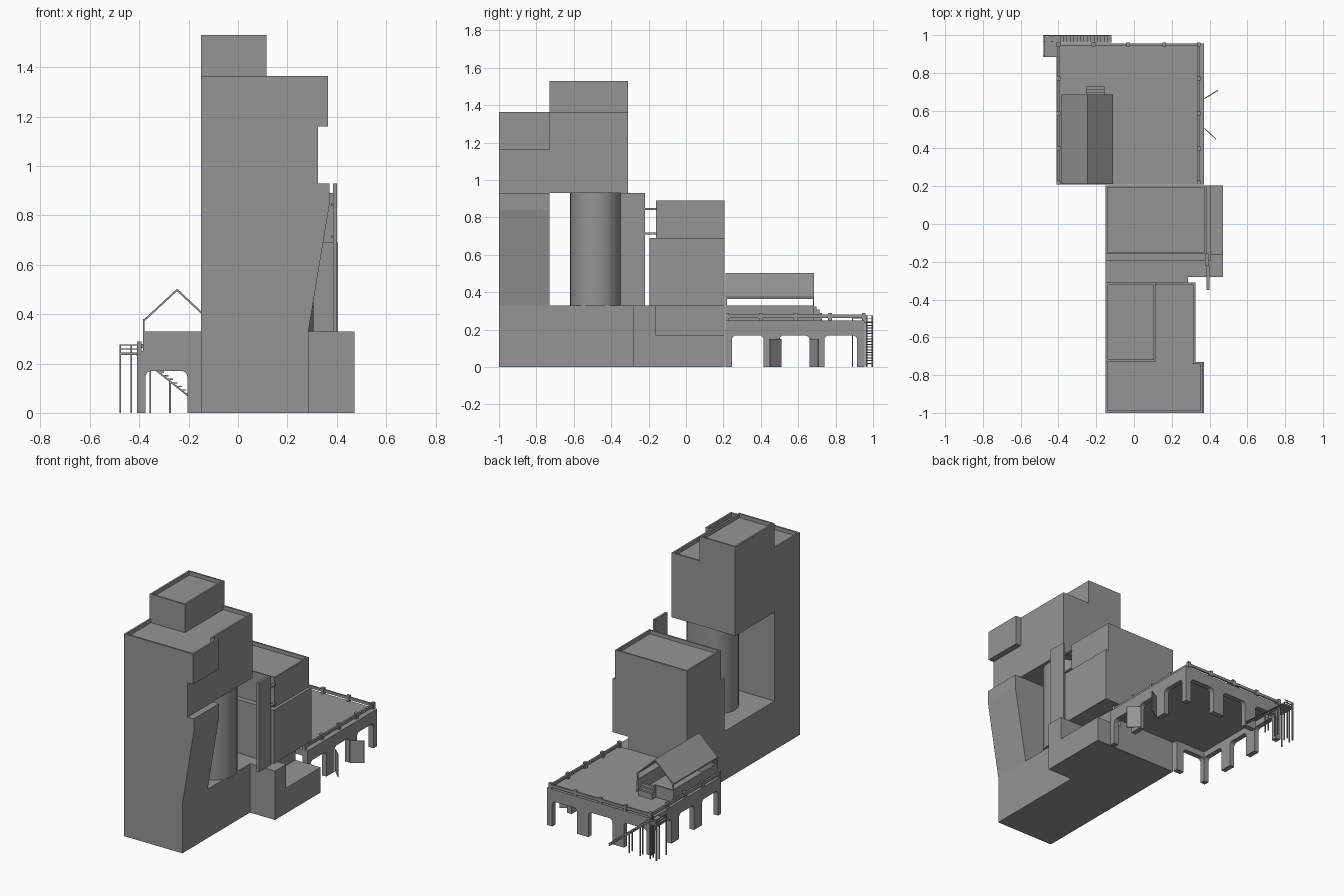
import bpy, bmesh, math
from mathutils import Vector

cube = bpy.data.objects.get("Cube")
if cube:
    bpy.data.objects.remove(cube, do_unlink=True)

GREY = (0.3, 0.3, 0.3, 1)
mat = bpy.data.materials.new("concrete grey")
mat.use_nodes = True
mat.diffuse_color = GREY
mat.node_tree.nodes["Principled BSDF"].inputs["Base Color"].default_value = GREY


def prism(name, pts, axis, a, b, parapet=0, drop=0.025):
    """Extrude a 2D outline along an axis; optionally sink a roof behind a parapet."""
    place = {"x": lambda p, t: (t, p[0], p[1]),
             "y": lambda p, t: (p[0], t, p[1]),
             "z": lambda p, t: (p[0], p[1], t)}[axis]
    bm = bmesh.new()
    lo = [bm.verts.new(place(p, a)) for p in pts]
    hi = [bm.verts.new(place(p, b)) for p in pts]
    bm.faces.new(lo)
    top = bm.faces.new(hi)
    n = len(pts)
    for i in range(n):
        j = (i + 1) % n
        bm.faces.new((lo[i], lo[j], hi[j], hi[i]))
    bmesh.ops.recalc_face_normals(bm, faces=bm.faces)
    if parapet:
        bmesh.ops.inset_region(bm, faces=[top], thickness=parapet)
        floor = bmesh.ops.extrude_discrete_faces(bm, faces=[top])["faces"][0]
        bmesh.ops.translate(bm, verts=floor.verts, vec=(0, 0, -drop))
    mesh = bpy.data.meshes.new(name)
    bm.to_mesh(mesh)
    bm.free()
    mesh.materials.append(mat)
    obj = bpy.data.objects.new(name, mesh)
    bpy.context.collection.objects.link(obj)
    return obj


def box(name, x0, x1, y0, y1, z0, z1, **kw):
    return prism(name, [(x0, y0), (x1, y0), (x1, y1), (x0, y1)], "z", z0, z1, **kw)


def bar(name, p, q, w):
    """Thin square bar between two points."""
    p, q = Vector(p), Vector(q)
    d = q - p
    obj = box(name, -w / 2, w / 2, -w / 2, w / 2, 0, d.length)
    obj.location = p
    obj.rotation_euler = d.to_track_quat("Z", "Y").to_euler()


def arcade(name, start, end, gaps, axis, a, b, top=0.25, head=0.17, r=0.025):
    """Wall with round-cornered openings cut up from the ground."""
    pts = [(start, 0), (start, top), (end, top), (end, 0)]
    for g0, g1 in reversed(gaps):
        pts.append((g1, 0))
        for cx, t0 in ((g1 - r, 0), (g0 + r, 90)):
            for k in range(5):
                t = math.radians(t0 + k * 22.5)
                pts.append((cx + r * math.cos(t), head - r + r * math.sin(t)))
        pts.append((g0, 0))
    prism(name, pts, axis, a, b)


# Tower: base, leaning front pier, raised block and penthouse
W = -0.15
box("tower_base", W, 0.285, -1, 0.205, 0, 0.33)
prism("front_pier", [(W, 0.33), (0.285, 0.33), (0.37, 0.84), (0.37, 0.93), (W, 0.93)],
      "y", -1, -0.73)
box("upper_block", W, 0.325, -1, -0.31, 0.93, 1.16)
prism("upper_roof_block", [(W, -1), (0.365, -1), (0.365, -0.73), (0.325, -0.73),
                           (0.325, -0.31), (W, -0.31)], "z", 1.16, 1.365, parapet=0.017)
box("penthouse", W, 0.115, -0.73, -0.31, 1.33, 1.53, parapet=0.017)

# Round-ended core standing in the opening
R = 0.135
core = [(cx + R * math.cos(math.radians(t0 + k * 11.25)),
         -0.485 + R * math.sin(math.radians(t0 + k * 11.25)))
        for cx, t0 in ((0.17, -90), (0.11, 90)) for k in range(17)]
shaft = prism("round_core", core, "z", 0.33, 0.93)
bpy.context.view_layer.objects.active = shaft
shaft.select_set(True)
bpy.ops.object.shade_smooth_by_angle()
shaft.select_set(False)

# Rear block, side annex and fin
box("rear_block_lower", W, 0.405, -0.195, 0.205, 0.33, 0.69)
box("rear_block_upper", W, 0.385, -0.16, 0.205, 0.69, 0.89, parapet=0.015)
prism("side_annex", [(-0.28, 0), (0.205, 0), (0.205, 0.17), (-0.16, 0.17),
                     (-0.16, 0.33), (-0.28, 0.33)], "x", 0.285, 0.472)
box("side_fin", 0.385, 0.4, -0.35, -0.22, 0.33, 0.93)
for z in (0.71, 0.84):
    box("fin_strut", 0.376, 0.394, -0.22, -0.155, z, z + 0.01)

# Terrace on arcades
X0, X1, Y0, Y1, T = -0.41, 0.37, 0.21, 0.955, 0.035
side_gaps = [(0.245, 0.415), (0.5, 0.66), (0.74, 0.915)]
back_gaps = [(-0.375, -0.205), (-0.12, 0.06), (0.145, 0.33)]
box("terrace_deck", X0 + T, X1 - T, Y0, Y1 - T, 0.21, 0.25)
arcade("arcade_left", Y0, Y1, side_gaps, "x", X1 - T, X1)
arcade("arcade_right", Y0, Y1, side_gaps, "x", X0, X0 + T)
arcade("arcade_back", X0, X1, back_gaps, "y", Y1 - T, Y1)
arcade("arcade_front", X0, W, back_gaps[:1], "y", Y0, Y0 + T)

# Terrace rail with posts
RX0, RX1, RY = -0.4, 0.343, 0.95
box("rail_right", RX0 - 0.006, RX0 + 0.006, Y0, RY, 0.262, 0.28)
box("rail_left", RX1 - 0.006, RX1 + 0.006, Y0, RY, 0.262, 0.28)
box("rail_back", RX0, RX1, RY - 0.006, RY + 0.006, 0.262, 0.28)
posts = [(x, y) for x in (RX0, RX1) for y in (0.22, 0.4, 0.585, 0.77, RY)]
posts += [(x, RY) for x in (-0.215, -0.03, 0.16)]
for x, y in posts:
    box("rail_post", x - 0.01, x + 0.01, y - 0.01, y + 0.01, 0.25, 0.29)

# Open pavilion with a pitched roof
PX0, PX1, PY0, PY1 = -0.385, -0.11, 0.212, 0.685
for x in (PX0, PX1 - 0.01):
    box("pavilion_side_wall", x, x + 0.01, PY0, PY1, 0.25, 0.33)
    for y in (PY0, PY1 - 0.006):
        box("pavilion_post", x, x + 0.006, y, y + 0.006, 0.33, 0.38)
for y, x1 in ((PY0, PX1), (PY1 - 0.01, -0.24)):
    box("pavilion_end_wall", PX0, x1, y, y + 0.01, 0.25, 0.33)
prism("pavilion_roof", [(PX0, 0.365), (-0.247, 0.493), (PX1, 0.365), (PX1, 0.375),
                        (-0.247, 0.503), (PX0, 0.375)], "y", PY0, PY1)
for i in range(3):
    box("pavilion_step", -0.255, -0.155, PY1 + i * 0.014, PY1 + i * 0.014 + 0.014,
        0.25, 0.325 - i * 0.018)

# Open doors under the arcade
for (xa, ya), (xb, yb) in (((0.372, 0.66), (0.445, 0.705)), ((0.372, 0.505), (0.435, 0.445))):
    prism("open_door", [(xa, ya), (xb, yb), (xb, yb + 0.006), (xa, ya + 0.006)], "z", 0, 0.15)

# Outside stair: landing, treads, stringers, rails and thin supports
box("stair_landing", -0.48, -0.41, 0.885, 1, 0.235, 0.245)
N = 16
for i in range(N):
    x, z = -0.41 + i * 0.018, 0.235 - i * 0.0145
    box("stair_tread", x, x + 0.02, 0.962, 0.998, z, z + 0.005)
for y in (0.964, 0.996):
    bar("stair_stringer", (-0.41, y, 0.235), (-0.125, y, 0.008), 0.007)
for z in (0.258, 0.274):
    bar("landing_rail", (-0.477, 0.89, z), (-0.477, 0.997, z), 0.004)
    bar("landing_rail_back", (-0.477, 0.997, z), (-0.41, 0.997, z), 0.004)
for x, z in ((-0.477, 0.276), (-0.432, 0.276), (-0.355, 0.19), (-0.275, 0.13)):
    for y in (0.966, 0.996):
        bar("stair_support", (x, y, 0), (x, y, z), 0.007)
bar("landing_support", (-0.477, 0.89, 0), (-0.477, 0.89, 0.276), 0.007)
